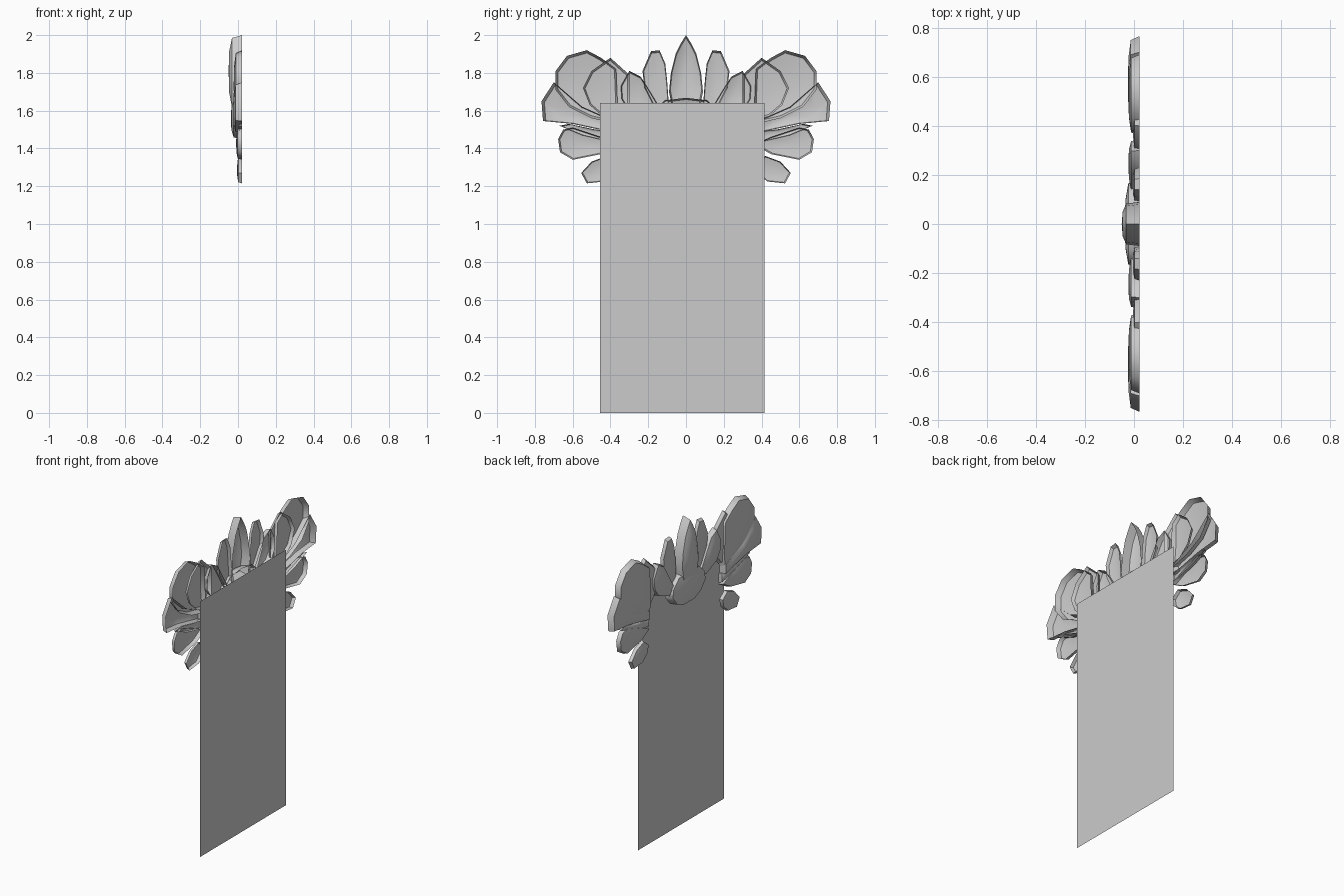
import bpy
import bmesh
from mathutils import Vector

if "Cube" in bpy.data.objects:
    bpy.data.objects.remove(bpy.data.objects["Cube"], do_unlink=True)

grey = bpy.data.materials.new("plain_grey")
grey.use_nodes = True
grey.diffuse_color = (0.6, 0.6, 0.6, 1)
grey.node_tree.nodes["Principled BSDF"].inputs["Base Color"].default_value = (0.6, 0.6, 0.6, 1)

RIM = 0.022                                      # shared flat back of the crest
RINGS = ((1, 0), (0.92, 0.75), (0.55, 0.95))     # scale and depth of each shell ring


def finish(name, bm, smooth=True):
    mesh = bpy.data.meshes.new(name)
    bm.to_mesh(mesh)
    bm.free()
    mesh.materials.append(grey)
    obj = bpy.data.objects.new(name, mesh)
    bpy.context.collection.objects.link(obj)
    if smooth:
        bpy.ops.object.select_all(action="DESELECT")
        obj.select_set(True)
        bpy.context.view_layer.objects.active = obj
        bpy.ops.object.shade_smooth_by_angle(angle=0.9)
    return obj


def shell(name, depth, outline, side=1):
    """Open-backed domed petal bulging towards -x from a y, z outline."""
    bm = bmesh.new()
    pts = [Vector((0, y * side, z)) for y, z in outline]
    mid = sum(pts, Vector()) / len(pts)
    rings = []
    for scale, rise in RINGS:
        ring = []
        for p in pts:
            q = mid.lerp(p, scale)
            ring.append(bm.verts.new((RIM - depth * rise, q.y, q.z)))
        rings.append(ring)
    peak = bm.verts.new((RIM - depth, mid.y, mid.z))
    n = len(pts)
    for i in range(n):
        j = (i + 1) % n
        for low, high in zip(rings, rings[1:]):
            bm.faces.new((low[i], low[j], high[j], high[i]))
        bm.faces.new((rings[-1][i], rings[-1][j], peak))
    bmesh.ops.recalc_face_normals(bm, faces=bm.faces)
    if sum(f.normal.x for f in bm.faces) > 0:
        bmesh.ops.reverse_faces(bm, faces=bm.faces)
    return finish(name, bm)


# Flat upright panel, facing +x
bm = bmesh.new()
corners = ((-0.455, 0), (0.415, 0), (0.415, 1.64), (-0.455, 1.64))
bm.faces.new([bm.verts.new((0.05, y, z)) for y, z in corners])
finish("panel", bm, smooth=False)

# Central petal and the oval boss below it
half = [(0.025, 1.96), (0.055, 1.9), (0.08, 1.8), (0.09, 1.7), (0.07, 1.6)]
shell("centre_petal", 0.072, [(0, 2)] + half + [(-y, z) for y, z in reversed(half)])
half = [(0.11, 1.655), (0.17, 1.6), (0.18, 1.54), (0.13, 1.48), (0.06, 1.45)]
shell("oval_boss", 0.06, [(0, 1.668)] + half + [(-y, z) for y, z in reversed(half)])

# Mirrored petals, from the top round to the bottom
petals = {
    "upper_petal": (0.027, [(0.09, 1.62), (0.1, 1.76), (0.11, 1.85), (0.14, 1.92),
                            (0.185, 1.915), (0.23, 1.81), (0.22, 1.72), (0.16, 1.6)]),
    "shoulder_petal": (0.045, [(0.13, 1.6), (0.19, 1.7), (0.24, 1.78), (0.3, 1.81),
                               (0.345, 1.73), (0.34, 1.66), (0.3, 1.6), (0.18, 1.55)]),
    "inner_wing_petal": (0.027, [(0.3, 1.62), (0.3, 1.79), (0.4, 1.88), (0.5, 1.81),
                                 (0.545, 1.72), (0.51, 1.63), (0.44, 1.57), (0.36, 1.55)]),
    "large_wing_petal": (0.045, [(0.36, 1.58), (0.37, 1.82), (0.45, 1.88), (0.525, 1.92),
                                 (0.63, 1.89), (0.69, 1.81), (0.69, 1.71), (0.62, 1.62),
                                 (0.5, 1.56), (0.37, 1.53)]),
    "outer_wing_petal": (0.047, [(0.37, 1.54), (0.55, 1.62), (0.7, 1.75), (0.765, 1.65),
                                 (0.757, 1.545), (0.6, 1.53), (0.46, 1.5), (0.37, 1.48)]),
    "narrow_petal": (0.024, [(0.36, 1.49), (0.48, 1.5), (0.62, 1.53), (0.67, 1.52),
                             (0.55, 1.47), (0.42, 1.44), (0.36, 1.43)]),
    "lower_petal": (0.032, [(0.36, 1.42), (0.45, 1.46), (0.6, 1.51), (0.65, 1.5),
                            (0.677, 1.45), (0.667, 1.38), (0.6, 1.34), (0.45, 1.37)]),
    "bottom_petal": (0.027, [(0.37, 1.32), (0.42, 1.36), (0.5, 1.33), (0.555, 1.27),
                             (0.525, 1.215), (0.43, 1.225), (0.38, 1.27)]),
}
for name, (depth, outline) in petals.items():
    for label, side in (("back", 1), ("front", -1)):
        shell(f"{label}_{name}", depth, outline, side)
